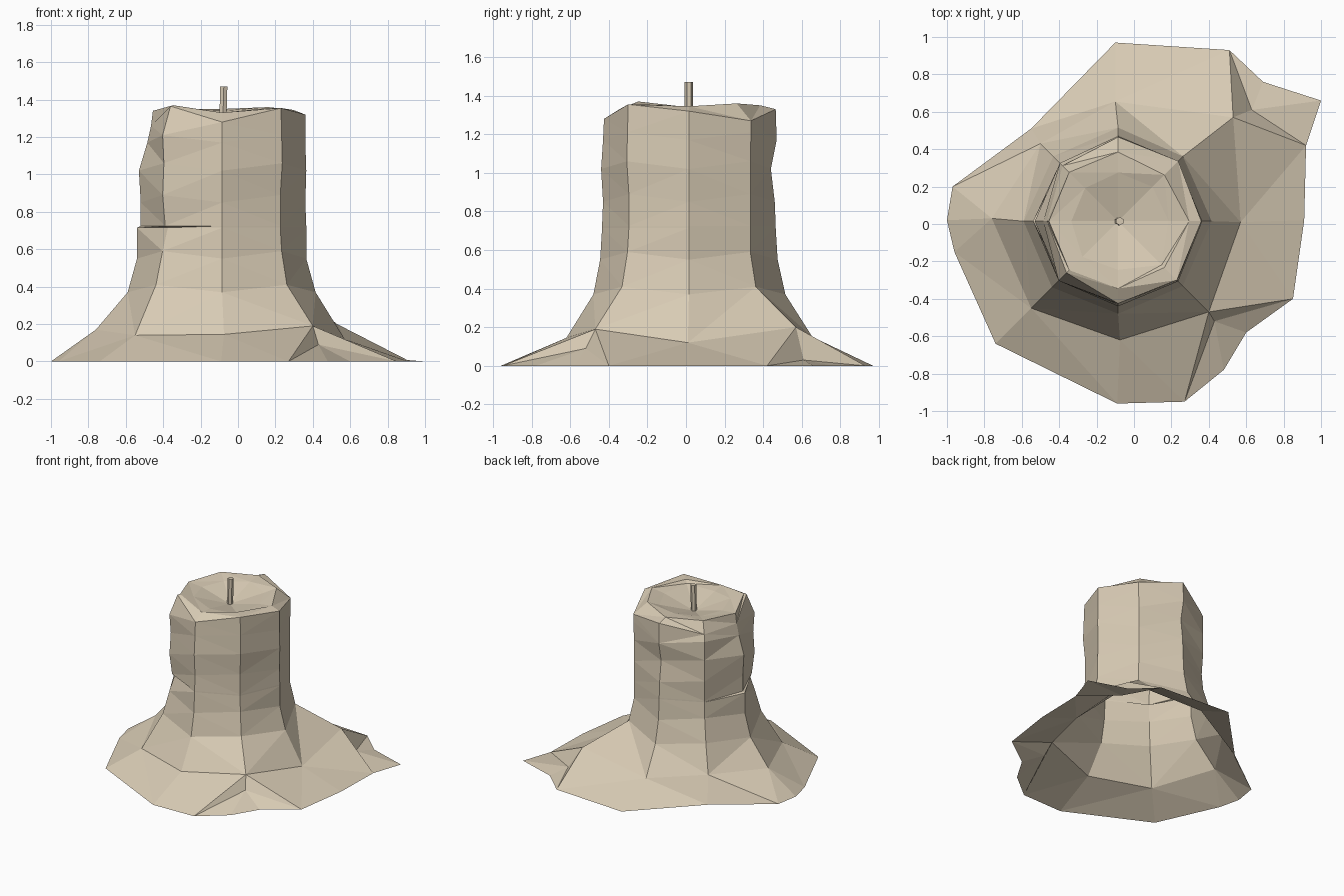
import bpy, bmesh, math

if "Cube" in bpy.data.objects:
    bpy.data.objects.remove(bpy.data.objects["Cube"])

CX, CY = -0.085, 0.015
wax = bpy.data.materials.new("beige wax")
wax.diffuse_color = (0.69, 0.60, 0.46, 1)
wax.use_nodes = True
wax.node_tree.nodes["Principled BSDF"].inputs["Base Color"].default_value = wax.diffuse_color


def finish(bm, name):
    bmesh.ops.recalc_face_normals(bm, faces=bm.faces)
    me = bpy.data.meshes.new(name)
    bm.to_mesh(me)
    bm.free()
    me.materials.append(wax)
    ob = bpy.data.objects.new(name, me)
    bpy.context.collection.objects.link(ob)
    return ob


def ring(bm, radii, heights):
    """Eight-sided ring, starting at +x and running anticlockwise."""
    out = []
    for i in range(8):
        a = i * math.pi / 4
        out.append(bm.verts.new((CX + radii[i] * math.cos(a), CY + radii[i] * math.sin(a), heights[i])))
    return out


def bridge(bm, a, b):
    for i in range(8):
        j = (i + 1) % 8
        bm.faces.new((a[i], a[j], b[j], b[i]))


bm = bmesh.new()

# Puddle outline on the ground
outline = [(.91, .02), (.92, .42), (1, .66), (.69, .76), (.51, .93), (-.10, .97),
           (-.55, .51), (-.97, .20), (-1, .02), (-.96, -.15), (-.74, -.64),
           (-.09, -.96), (.27, -.95), (.48, -.78), (.60, -.58), (.85, -.40)]
ground = [bm.verts.new((x, y, 0)) for x, y in outline]

# Slope ring of the melted skirt
slope = [(.57, .01, .12), (.53, .57, .20), (-.10, .655, .15), (-.50, .43, .20),
         (-.76, .03, .17), (-.55, -.45, .14), (-.075, -.62, .145), (.40, -.47, .19)]
low = [bm.verts.new(p) for p in slope]

# Skirt faces: each slope vertex owns a run of the outline; two runs have a fold
runs = [(0, 0), (1, 4), (5, 5), (6, 6), (7, 9), (10, 10), (11, 11), (12, 15)]
folds = {1: (.63, .61, .03), 7: (.43, -.52, .09)}
for i, (s, e) in enumerate(runs):
    j = (i + 1) % 8
    bm.faces.new((ground[e], ground[runs[j][0]], low[j], low[i]))
    hub = low[i]
    if i in folds:
        hub = bm.verts.new(folds[i])
        bm.faces.new((low[i], ground[s], hub))
        bm.faces.new((low[i], hub, ground[e]))
    for k in range(s, e):
        bm.faces.new((hub, ground[k], ground[k + 1]))

# Column rings (height, radius per side), with a drip ledge at the left
column = [
    (.39, (.50, .49, .50, .49, .505, .50, .495, .49)),
    (.57, (.45, .45, .46, .44, .455, .45, .46, .45)),
    (.715, (.45, .45, .45, .43, .455, .41, .45, .44)),
    (.725, (.45, .45, .45, .43, .435, .43, .45, .44)),
    (.87, (.445, .45, .445, .44, .435, .45, .445, .44)),
    (1.04, (.45, .45, .425, .44, .445, .44, .455, .455)),
    (1.19, (.445, .455, .455, .44, .40, .45, .445, .45)),
]
prev = low
for n, (z, radii) in enumerate(column):
    wob = 0 if n in (2, 3) else .02
    cur = ring(bm, radii, [z + (wob if i % 2 else -wob) for i in range(8)])
    bridge(bm, prev, cur)
    prev = cur

# Rim, lip and sunken melt pool
top = [
    ((.445, .455, .45, .42, .38, .39, .44, .445), (1.32, 1.27, 1.33, 1.26, 1.26, 1.365, 1.28, 1.355)),
    ((.38, .35, .37, .37, .37, .37, .36, .35), (1.345, 1.36, 1.35, 1.35, 1.34, 1.37, 1.33, 1.355)),
    ((.27, .26, .26, .25, .25, .27, .26, .33), (1.33, 1.33, 1.34, 1.33, 1.33, 1.34, 1.32, 1.33)),
]
for radii, heights in top:
    cur = ring(bm, radii, heights)
    bridge(bm, prev, cur)
    prev = cur
pool = bm.verts.new((CX, CY, 1.26))
for i in range(8):
    bm.faces.new((prev[i], prev[(i + 1) % 8], pool))

bmesh.ops.triangulate(bm, faces=[f for f in bm.faces if len(f.verts) > 3])
finish(bm, "melted_candle")

# Wick
bm = bmesh.new()
bmesh.ops.create_cone(bm, cap_ends=True, segments=6, radius1=.022, radius2=.022, depth=.22)
for v in bm.verts:
    v.co.x += -.08 + (.004 if v.co.z > 0 else -.002)
    v.co.y += CY
    v.co.z += 1.36
finish(bm, "wick")
